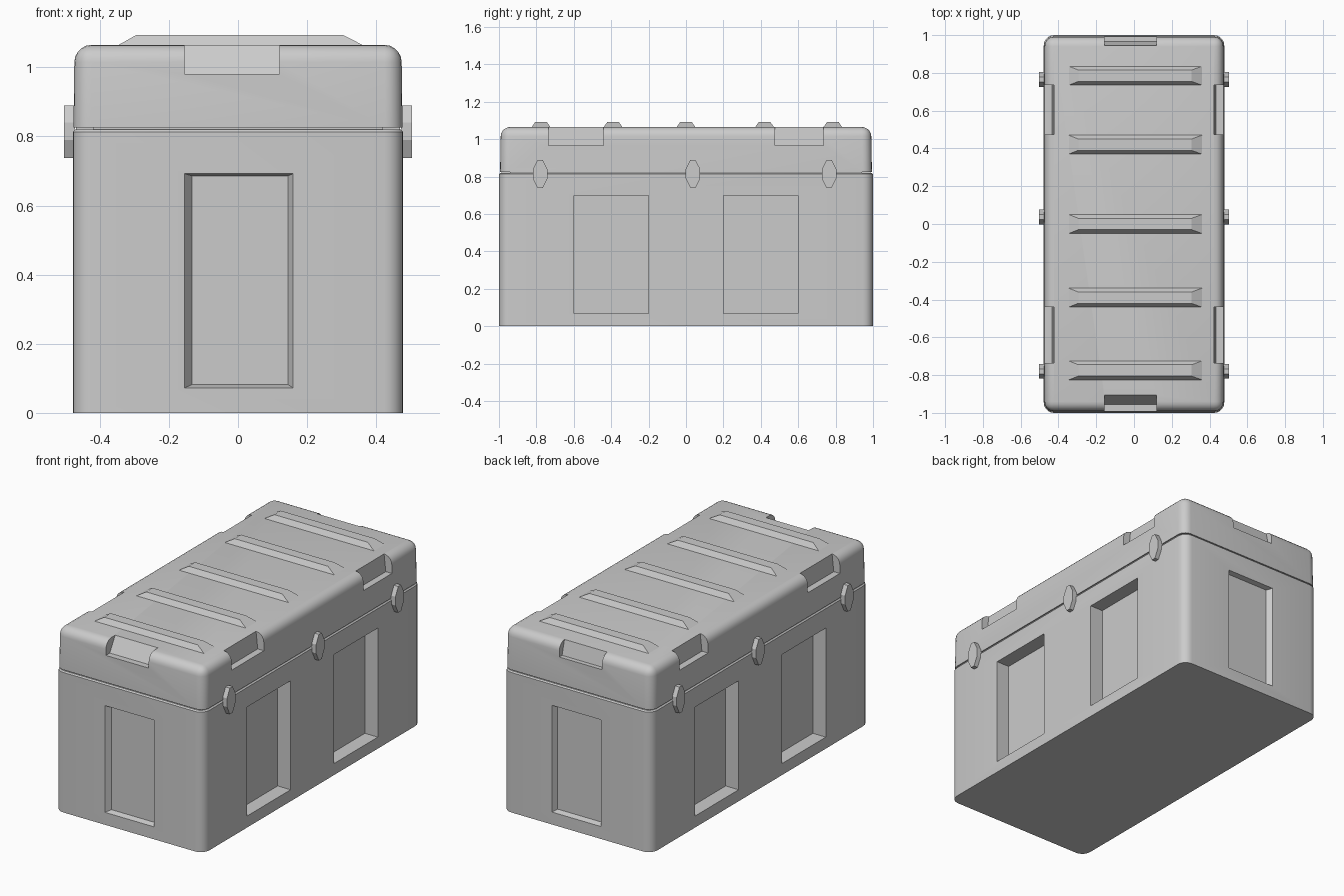
import bpy, bmesh
from math import radians

if "Cube" in bpy.data.objects:
    bpy.data.objects.remove(bpy.data.objects["Cube"])


def hull(name, points):
    """Convex solid around a few points."""
    bm = bmesh.new()
    for p in points:
        bm.verts.new(p)
    bmesh.ops.convex_hull(bm, input=bm.verts[:])
    bmesh.ops.dissolve_limit(bm, angle_limit=0.01, verts=bm.verts[:], edges=bm.edges[:])
    bmesh.ops.recalc_face_normals(bm, faces=bm.faces[:])
    mesh = bpy.data.meshes.new(name)
    bm.to_mesh(mesh)
    bm.free()
    ob = bpy.data.objects.new(name, mesh)
    bpy.context.collection.objects.link(ob)
    return ob


def rect(x, y, z0):
    """Four corners of a horizontal rectangle."""
    return [(a, b, z0) for a in x for b in y]


def bevel(ob, test, width, segments):
    """Round the edges whose two end points pass the test."""
    bm = bmesh.new()
    bm.from_mesh(ob.data)
    edges = [e for e in bm.edges if test(e.verts[0].co, e.verts[1].co)]
    bmesh.ops.bevel(bm, geom=edges, offset=width, segments=segments,
                    profile=0.5, affect='EDGES')
    bm.to_mesh(ob.data)
    bm.free()


def cut(ob, cutters):
    """Subtract the cutters from the object, then remove them."""
    for c in cutters:
        c.hide_render = True
        mod = ob.modifiers.new("cut", 'BOOLEAN')
        mod.operation, mod.solver, mod.object = 'DIFFERENCE', 'EXACT', c
        bpy.context.view_layer.objects.active = ob
        bpy.ops.object.modifier_apply(modifier=mod.name)
        bpy.data.objects.remove(c)


def smooth(ob):
    bpy.ops.object.select_all(action='DESELECT')
    ob.select_set(True)
    bpy.context.view_layer.objects.active = ob
    bpy.ops.object.shade_smooth_by_angle(angle=radians(30))


def vertical(a, b):
    return abs(a.z - b.z) > 0.1


# Body: tall box with rounded upright corners
bx, by, bz = 0.478, 1.0, 0.82
body = hull("body", rect((-bx, bx), (-by, by), 0) + rect((-bx, bx), (-by, by), bz))
bevel(body, vertical, 0.055, 5)
bevel(body, lambda a, b: min(a.z, b.z) > bz - 0.01, 0.007, 1)

# Recessed panels: two straight ones per side, one tapered one per end
cutters = []
for s in (-1, 1):
    for y in ((-0.6, -0.2), (0.2, 0.6)):
        xs = (s * 0.395, s * 0.6)
        cutters.append(hull("side_cutter", rect(xs, y, 0.067) + rect(xs, y, 0.7)))
    outer = [(x, s * 1.0005, z) for x in (-0.155, 0.16) for z in (0.072, 0.692)]
    inner = [(x, s * 0.97, z) for x in (-0.133, 0.145) for z in (0.082, 0.686)]
    cutters.append(hull("end_cutter", outer + inner))
cut(body, cutters)
smooth(body)

# Lid: slightly tapered cap with rounded top
lx, ly, l0, l1 = 0.473, 0.99, 0.825, 1.065
lid = hull("lid", rect((-0.476, 0.476), (-0.994, 0.994), l0)
           + rect((-lx, lx), (-ly, ly), l1))
bevel(lid, lambda a, b: vertical(a, b) or min(a.z, b.z) > l1 - 0.01, 0.05, 5)

# Handle notches along the lid rim
cutters = []
for s in (-1, 1):
    for y in ((-0.735, -0.44), (0.475, 0.735)):
        cutters.append(hull("notch_cutter", rect((s * 0.435, s * 0.6), y, 0.965)
                            + rect((s * 0.42, s * 0.6), y, 1.1)))
for y0, y1, y2 in ((-0.955, -0.897, -1.1), (0.965, 0.94, 1.1)):
    x = (-0.155, 0.12)
    cutters.append(hull("notch_cutter", rect(x, (y0, y2), 0.98) + rect(x, (y1, y2), 1.08)))
cut(lid, cutters)
smooth(lid)

# Dark seam core closing the gap between lid and body
hull("seam", rect((-0.469, 0.469), (-0.94, 0.94), 0.81)
     + rect((-0.469, 0.469), (-0.94, 0.94), 0.84))
hull("seam_long", rect((-0.42, 0.42), (-0.987, 0.987), 0.81)
     + rect((-0.42, 0.42), (-0.987, 0.987), 0.84))

# Raised ribs across the lid
for i, y in enumerate((-0.775, -0.39, 0, 0.42, 0.785)):
    rib = hull(f"rib_{i + 1}", rect((-0.35, 0.365), (y - 0.052, y + 0.052), 1.062)
               + rect((-0.295, 0.305), (y - 0.03, y + 0.03), 1.093))

# Latches: flat pointed plates over the seam
outline = [(-0.013, 0.89), (0.013, 0.89), (0.039, 0.84), (0.039, 0.79),
           (0.013, 0.738), (-0.013, 0.738), (-0.039, 0.79), (-0.039, 0.84)]
for s, side in ((-1, "left"), (1, "right")):
    for i, y in enumerate((-0.78, 0.037, 0.765)):
        hull(f"latch_{side}_{i + 1}",
             [(s * x, y + u, z) for x in (0.472, 0.503) for u, z in outline])
